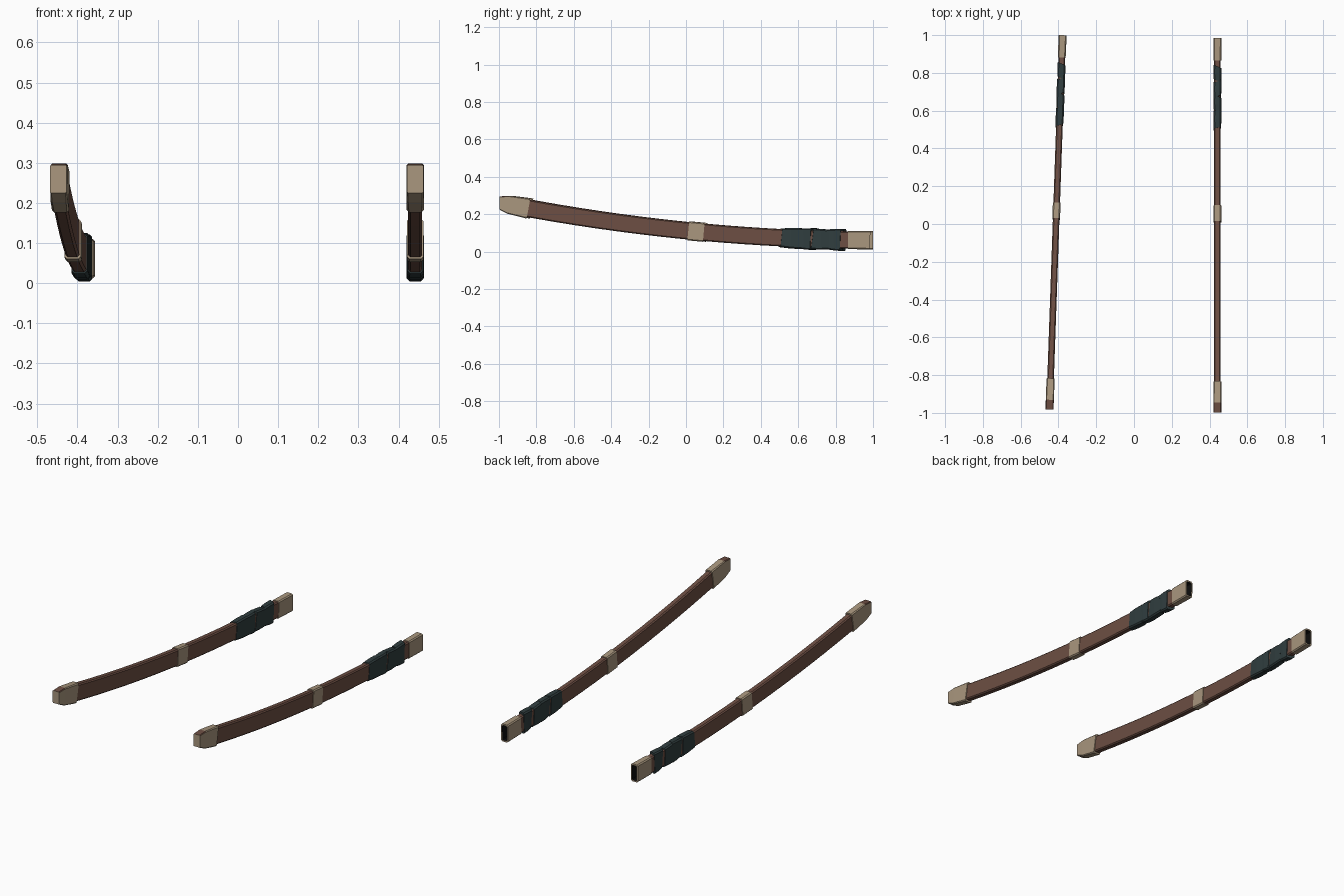
import bpy, bmesh, math
from mathutils import Matrix, Vector

if "Cube" in bpy.data.objects:
    bpy.data.objects.remove(bpy.data.objects["Cube"])


def material(name, rgb):
    m = bpy.data.materials.new(name)
    m.diffuse_color = (*rgb, 1)
    m.use_nodes = True
    m.node_tree.nodes["Principled BSDF"].inputs["Base Color"].default_value = m.diffuse_color
    return m


BROWN = material("brown leather", (0.155, 0.078, 0.057))
TAN = material("tan metal", (0.40, 0.31, 0.21))
TEAL = material("dark teal cloth", (0.030, 0.048, 0.050))
BLACK = material("black hollow", (0.004, 0.004, 0.004))


def centre(y):
    """Height of the curved centre line."""
    d = 1 - y
    return 0.061 + 0.002 * d + 0.0488 * d * d


def ring(y, w, h, c, lean=None, twist=0.0):
    """Chamfered rectangle across the curve; w and h are half sizes."""
    if lean is None:
        lean = 0.002 + 0.0976 * (1 - y)
    pts = [(w, -h + c), (w, h - c), (w - c, h), (-w + c, h),
           (-w, h - c), (-w, -h + c), (-w + c, -h), (w - c, -h)]
    return [Vector((x, y + lean * z + twist * x, centre(y) + z)) for x, z in pts]


def loft(name, rings, mats, place, rule=None, close=True):
    bm = bmesh.new()
    rows = [[bm.verts.new(p) for p in r] for r in rings]
    for i in range(len(rows) - 1):
        a, b = rows[i], rows[i + 1]
        for j in range(8):
            k = (j + 1) % 8
            f = bm.faces.new((a[j], b[j], b[k], a[k]))
            f.material_index = rule(i, j) if rule else 0
    if close:
        bm.faces.new(rows[0])
        f = bm.faces.new(rows[-1][::-1])
        f.material_index = rule(len(rows) - 1, 0) if rule else 0
    bmesh.ops.recalc_face_normals(bm, faces=bm.faces)
    bm.transform(place)
    me = bpy.data.meshes.new(name)
    bm.to_mesh(me)
    bm.free()
    for m in mats:
        me.materials.append(m)
    bpy.context.collection.objects.link(bpy.data.objects.new(name, me))


def sheath(side, place):
    # Curved body
    n = 16
    loft(side + "_body", [ring(-0.93 + 1.80 * i / n, 0.0175, 0.046, 0.006)
                          for i in range(n + 1)], [BROWN], place)

    # Tip cap, with a brown sloped top at the end
    tip = [ring(-0.842, 0.0215, 0.054, 0.006), ring(-0.95, 0.0215, 0.048, 0.004, 0.08),
           ring(-0.998, 0.0205, 0.035, 0.003, 0.0)]
    loft(side + "_tip_cap", tip, [TAN, BROWN], place,
         lambda i, j: 1 if i == 1 and j in (1, 2, 3) else 0)

    # Middle band
    loft(side + "_middle_band", [ring(y, 0.0205, 0.0505, 0.006) for y in (0.012, 0.095)],
         [TAN], place)

    # Throat fitting with hollow mouth
    mouth = [ring(0.866, 0.0205, 0.049, 0.006), ring(0.985, 0.0215, 0.0495, 0.006),
             ring(0.985, 0.0145, 0.0415, 0.004), ring(0.875, 0.0145, 0.0415, 0.004)]
    loft(side + "_throat", mouth, [TAN, BLACK], place, lambda i, j: 1 if i >= 2 else 0)

    # Cloth wrap: slanted, overlapping turns
    turns = [(0.505, 0.605, 0.050, 0.056, 0.10, 0.3), (0.602, 0.675, 0.053, 0.058, -0.12, -0.5),
             (0.668, 0.758, 0.056, 0.052, 0.14, 0.4), (0.764, 0.832, 0.054, 0.059, -0.10, -0.4)]
    for i, (y0, y1, h0, h1, lean, twist) in enumerate(turns):
        rs = [ring(y0, 0.0195, h0, 0.007, lean, twist),
              ring((y0 + y1) / 2, 0.0215, (h0 + h1) / 2 + 0.001, 0.007, lean * 0.3, twist),
              ring(y1, 0.0205, h1, 0.007, -lean * 0.4, twist)]
        loft(f"{side}_wrap_turn_{i + 1}", rs, [TEAL], place)


sheath("right", Matrix.Translation((0.4415, 0, 0)))
sheath("left", Matrix.Translation((-0.4125, 0.015, 0)) @ Matrix.Rotation(math.radians(-2), 4, "Z"))
